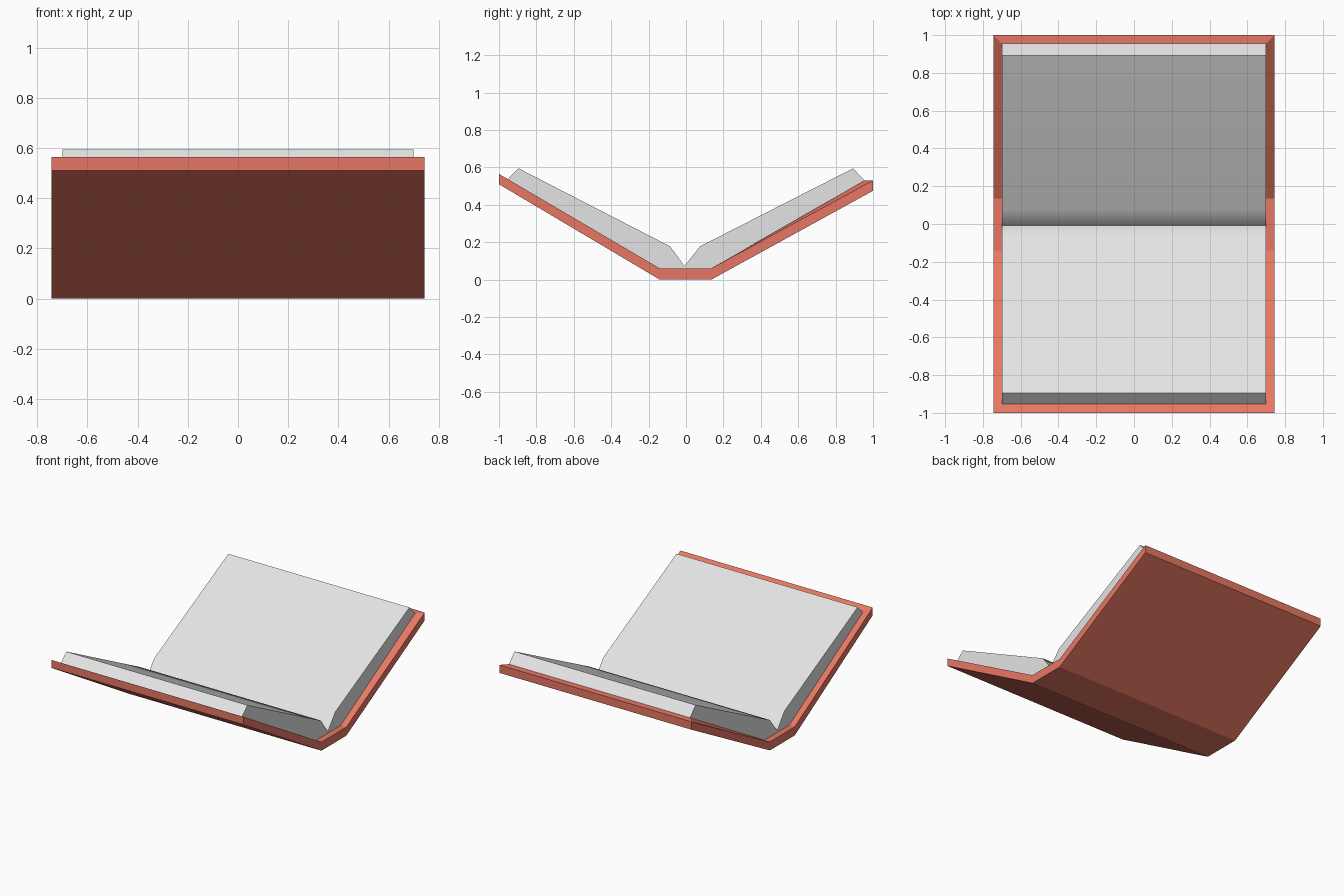
import bpy, bmesh, math
from mathutils import Vector

if "Cube" in bpy.data.objects:
    bpy.data.objects.remove(bpy.data.objects["Cube"])


def material(name, rgb):
    m = bpy.data.materials.new(name)
    m.diffuse_color = (*rgb, 1)
    m.use_nodes = True
    m.node_tree.nodes["Principled BSDF"].inputs["Base Color"].default_value = m.diffuse_color
    return m


def extrude_profile(name, profile, half_width, mat):
    """Extrude a closed (y, z) outline along x, centred on x = 0."""
    bm = bmesh.new()
    base = bm.faces.new([bm.verts.new((-half_width, y, z)) for y, z in profile])
    ext = bmesh.ops.extrude_face_region(bm, geom=[base], use_keep_orig=True)
    moved = [v for v in ext["geom"] if isinstance(v, bmesh.types.BMVert)]
    bmesh.ops.translate(bm, vec=(2 * half_width, 0, 0), verts=moved)
    bmesh.ops.recalc_face_normals(bm, faces=bm.faces[:])
    mesh = bpy.data.meshes.new(name)
    obj = bpy.data.objects.new(name, mesh)
    bpy.context.collection.objects.link(obj)
    mesh.materials.append(mat)
    return obj, bm


red = material("cover red", (0.80, 0.185, 0.125))
paper = material("paper grey", (0.78, 0.775, 0.777))

# Cover: two boards joined by a flat spine
cover, bm = extrude_profile("cover", [
    (-1, 0.51), (-0.14, 0), (0.135, 0), (1, 0.475),
    (1, 0.53), (0.135, 0.06), (-0.14, 0.06), (-1, 0.565)], 0.743, red)

# Back board has a mitred border rising to the page block
bm.faces.ensure_lookup_table()
inner = next(f for f in bm.faces
             if f.normal.z > 0.5 and f.calc_center_median().y > 0.3)
bmesh.ops.inset_region(bm, faces=[inner], thickness=0.045)
for v in inner.verts:
    side = math.copysign(0.70, v.co.x)
    v.co = Vector((side, 0.955, 0.53) if v.co.y > 0.5 else (side, 0.138, 0.062))
bm.to_mesh(cover.data)
bm.free()

# Pages: two slanted blocks meeting in a gutter
pages, bm = extrude_profile("pages", [
    (-0.955, 0.537), (-0.895, 0.595), (-0.085, 0.178), (-0.008, 0.073),
    (0.075, 0.178), (0.893, 0.595), (0.955, 0.53), (0.135, 0.06),
    (-0.14, 0.06)], 0.70, paper)
bm.to_mesh(pages.data)
bm.free()

# Soft shading where the pages curl into the gutter
bpy.context.view_layer.objects.active = pages
pages.select_set(True)
bpy.ops.object.shade_smooth_by_angle(angle=math.radians(30))
wn = pages.modifiers.new("weighted_normals", "WEIGHTED_NORMAL")
wn.keep_sharp = True
